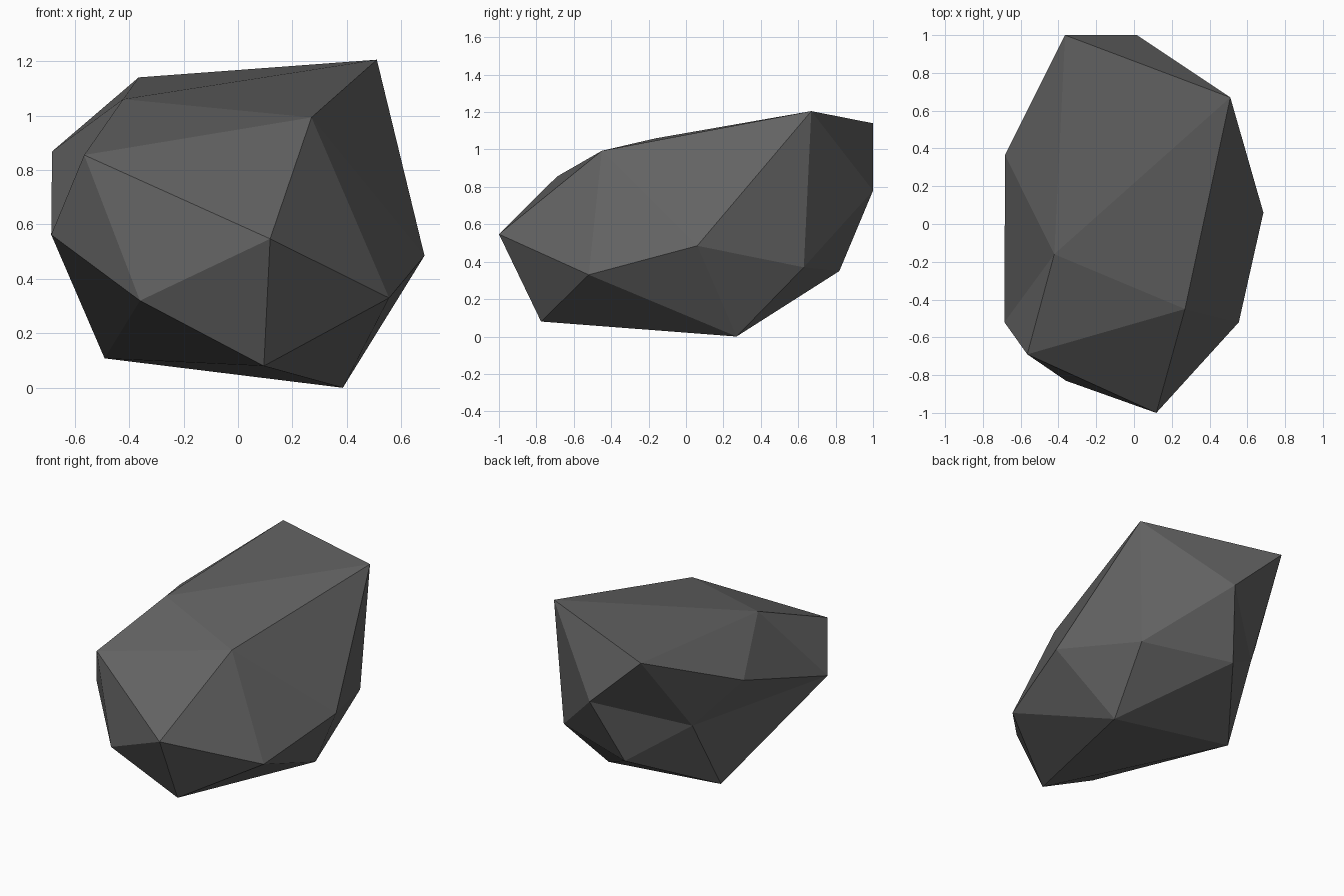
import bpy, bmesh

if "Cube" in bpy.data.objects:
    bpy.data.objects.remove(bpy.data.objects["Cube"])

# Corner points of the boulder, grouped by height
base = [(0.385, 0.27, 0.0), (-0.49, 0.33, 0.108), (0.095, -0.775, 0.08)]
lower = [(-0.36, -0.83, 0.32), (0.555, -0.52, 0.33), (0.685, 0.06, 0.485),
         (0.465, 0.63, 0.37), (-0.12, 0.82, 0.35)]
middle = [(-0.686, -0.52, 0.562), (0.118, -1.0, 0.547), (0.015, 1.0, 0.78),
          (-0.683, 0.365, 0.868), (-0.565, -0.69, 0.855)]
top = [(0.27, -0.45, 0.993), (-0.422, -0.16, 1.06), (-0.365, 1.0, 1.14),
       (0.51, 0.67, 1.205)]
dent_point = (-0.46, 0.59, 0.59)

# Faceted outer shell
bm = bmesh.new()
groups = [[bm.verts.new(p) for p in level] for level in (base, lower, middle, top)]
b, l, m, t = groups
dent_rim = {b[1], l[4], m[0], m[2], m[3], t[2]}
left_diagonal = (m[3], m[4])
bmesh.ops.convex_hull(bm, input=bm.verts[:])

# Turn the diagonal of the upper left facet
diagonal = bm.edges.get(left_diagonal)
if diagonal:
    bmesh.utils.edge_rotate(diagonal, True)

# Back left side: open the shell and fan it to its own corner point
opened = [f for f in bm.faces if all(v in dent_rim for v in f.verts)]
bmesh.ops.delete(bm, geom=opened, context='FACES')
rim = [e for e in bm.edges if e.is_boundary]
if rim:
    centre = bm.verts.new(dent_point)
    for e in rim:
        bm.faces.new((e.verts[0], e.verts[1], centre))
bmesh.ops.delete(bm, geom=[v for v in bm.verts if not v.link_faces], context='VERTS')
bmesh.ops.recalc_face_normals(bm, faces=bm.faces[:])

mesh = bpy.data.meshes.new("boulder")
bm.to_mesh(mesh)
bm.free()

# Dark grey stone, flat shaded
stone = bpy.data.materials.new("dark grey stone")
stone.diffuse_color = (0.124, 0.124, 0.124, 1.0)
stone.use_nodes = True
stone.node_tree.nodes["Principled BSDF"].inputs["Base Color"].default_value = stone.diffuse_color
mesh.materials.append(stone)
boulder = bpy.data.objects.new("boulder", mesh)
bpy.context.collection.objects.link(boulder)
